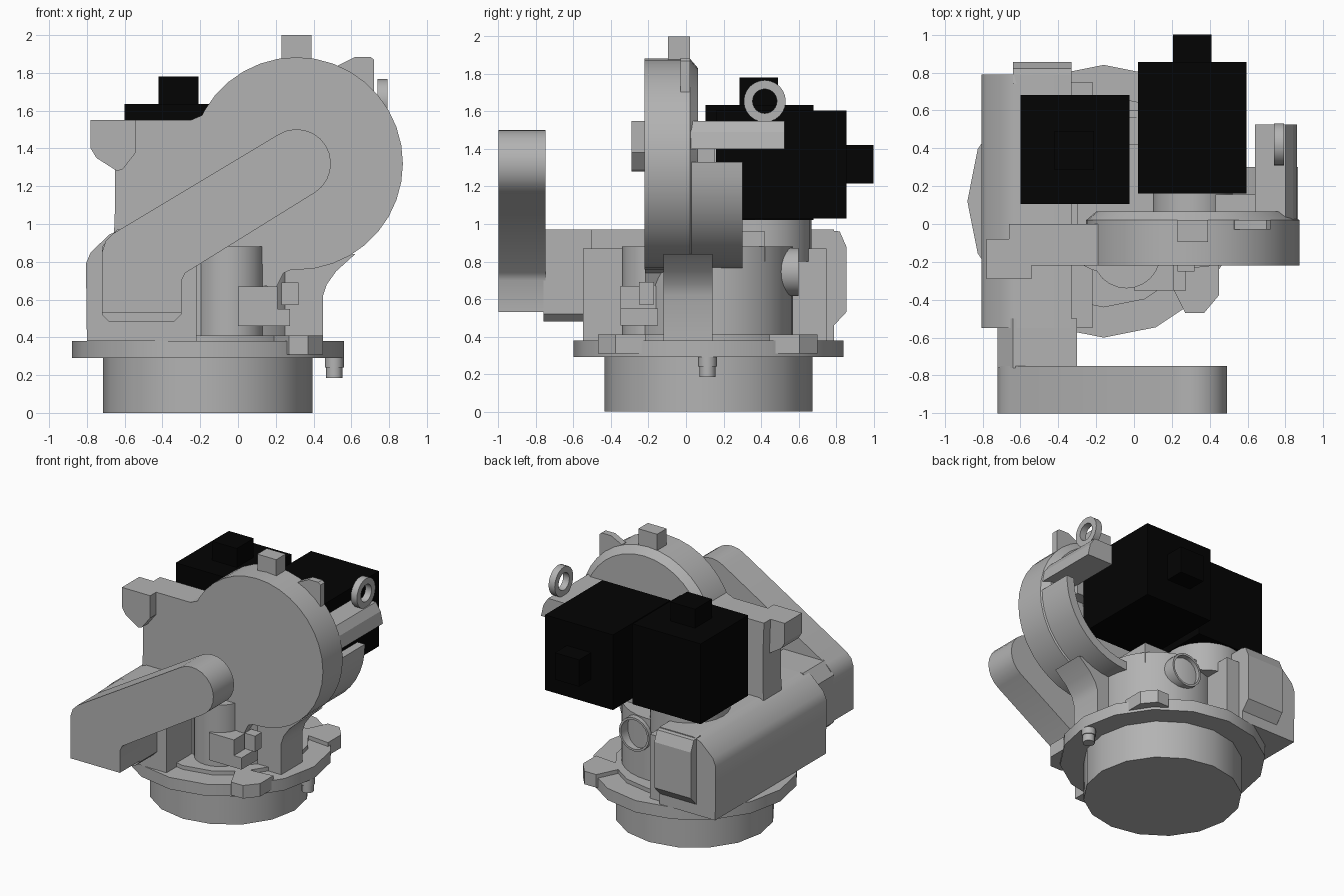
import bpy, bmesh
from math import sin, cos, radians, pi
from mathutils import Vector

if "Cube" in bpy.data.objects:
    bpy.data.objects.remove(bpy.data.objects["Cube"])


def material(name, v):
    m = bpy.data.materials.new(name)
    m.diffuse_color = (v, v, v, 1)
    m.use_nodes = True
    m.node_tree.nodes["Principled BSDF"].inputs["Base Color"].default_value = m.diffuse_color
    return m


black = material("motor_black", 0.001)
grey = material("cast_grey", 0.45)


def finish(name, bm, smooth=False, mat=grey):
    bmesh.ops.recalc_face_normals(bm, faces=bm.faces)
    me = bpy.data.meshes.new(name)
    bm.to_mesh(me)
    bm.free()
    ob = bpy.data.objects.new(name, me)
    bpy.context.collection.objects.link(ob)
    me.materials.append(mat)
    if smooth:
        bpy.ops.object.select_all(action='DESELECT')
        bpy.context.view_layer.objects.active = ob
        ob.select_set(True)
        bpy.ops.object.shade_smooth_by_angle(angle=radians(32))
    return ob


def prism(name, pts, axis, a, b, smooth=False):
    """Extrude a 2D profile along an axis from a to b."""
    place = {'x': lambda p, d: (d, p[0], p[1]),
             'y': lambda p, d: (p[0], d, p[1]),
             'z': lambda p, d: (p[0], p[1], d)}[axis]
    bm = bmesh.new()
    f = bm.faces.new([bm.verts.new(place(p, a)) for p in pts])
    new = bmesh.ops.extrude_face_region(bm, geom=[f])["geom"]
    shift = Vector(place((0, 0), b - a))
    bmesh.ops.translate(bm, vec=shift, verts=[v for v in new if isinstance(v, bmesh.types.BMVert)])
    return finish(name, bm, smooth)


def box(name, x0, x1, y0, y1, z0, z1, mat=grey):
    bm = bmesh.new()
    bmesh.ops.create_cube(bm, size=1)
    for v in bm.verts:
        v.co = ((x0 + x1) / 2 + v.co.x * (x1 - x0), (y0 + y1) / 2 + v.co.y * (y1 - y0),
                (z0 + z1) / 2 + v.co.z * (z1 - z0))
    return finish(name, bm, mat=mat)


def arc(cx, cy, r, a0, a1, n):
    return [(cx + r * cos(radians(a0 + (a1 - a0) * i / n)),
             cy + r * sin(radians(a0 + (a1 - a0) * i / n))) for i in range(n + 1)]


def disc(name, cx, cy, r, axis, a, b, n=32):
    return prism(name, arc(cx, cy, r, 0, 360, n)[:-1], axis, a, b, True)


def lathe(name, profile, center, direction, n=36):
    """Spin a closed (radius, depth) section around a direction."""
    bm = bmesh.new()
    rings = [[bm.verts.new((r * cos(2 * pi * i / n), r * sin(2 * pi * i / n), d))
              for r, d in profile] for i in range(n)]
    k = len(profile)
    for i in range(n):
        for j in range(k):
            p, q = rings[i], rings[(i + 1) % n]
            bm.faces.new((p[j], q[j], q[(j + 1) % k], p[(j + 1) % k]))
    rot = Vector(direction).to_track_quat('Z', 'Y')
    for v in bm.verts:
        v.co = rot @ v.co + Vector(center)
    return finish(name, bm, True)


# Round base, flange and raised ring
CX, CY = -0.16, 0.12
disc("base_drum", CX, CY, 0.555, 'z', 0, 0.29, 16)
disc("base_flange", CX, CY, 0.72, 'z', 0.29, 0.38, 16)
disc("raised_ring", CX, CY, 0.56, 'z', 0.38, 0.41, 16)
for s, tag in ((-1, "front"), (1, "back")):
    boss = [(0.16, 0.36), (0.27, 0.585), (0.37, 0.585), (0.45, 0.49), (0.45, 0.33)]
    prism(tag + "_flange_boss", [(x, 0.115 + s * y) for x, y in boss], 'z', 0.31, 0.41)
disc("stop_pin", 0.51, 0.115, 0.05, 'z', 0.24, 0.29, 12)
disc("stop_pin_tip", 0.51, 0.115, 0.043, 'z', 0.185, 0.24, 12)

# Central column, front cylinder and cable port
disc("column", -0.07, 0.15, 0.42, 'z', 0.40, 0.88, 32)
disc("front_cylinder", -0.04, -0.16, 0.18, 'z', 0.38, 0.88, 24)
lathe("cable_port", [(0.112, -0.1), (0.128, -0.1), (0.128, 0.1), (0.112, 0.1)],
      (0.02, 0.5, 0.745), (0, 1, 0), 20)

# Left housing with sloped shoulder, rear cover and arm connector
prism("side_housing", [(-0.80, 0.38), (-0.33, 0.38), (-0.33, 0.97), (-0.62, 0.97),
                       (-0.68, 0.945), (-0.78, 0.85), (-0.805, 0.79)], 'y', -0.55, 0.79, True)
box("housing_inner_step", -0.34, -0.22, -0.55, 0.75, 0.38, 0.87)
prism("rear_cover", [(0.74, 0.46), (0.79, 0.46), (0.855, 0.53), (0.855, 0.88), (0.82, 0.96),
                     (0.74, 0.97)], 'x', -0.64, -0.33)
prism("arm_connector", [(-0.72, 0.52), (-0.68, 0.48), (-0.34, 0.48), (-0.30, 0.52), (-0.30, 0.97),
                        (-0.64, 0.97), (-0.72, 0.88)], 'y', -0.76, -0.5)

# Slanted front arm
prism("front_arm", [(-0.72, 0.53), (-0.30, 0.53), (-0.30, 0.70), (-0.28, 0.74)]
      + arc(0.31, 1.32, 0.182, -58, 122, 12)
      + [(-0.66, 0.95), (-0.70, 0.91), (-0.72, 0.85)], 'y', -1.0, -0.75, True)

# Large shoulder disc with chamfered rim and its side plate
SX, SZ = 0.31, 1.32
lathe("shoulder_disc", [(0.001, 0.22), (0.563, 0.22), (0.563, -0.02), (0.51, -0.065),
                        (0.001, -0.065)], (SX, 0, SZ), (0, -1, 0))
prism("side_plate", [(-0.66, 0.85), (0.2, 0.66), (0.24, 0.74), (0.31, 0.77), (0.31, 1.7),
                     (-0.13, 1.65), (-0.18, 1.58), (-0.25, 1.55), (-0.66, 1.55), (-0.65, 1.28),
                     (-0.65, 1.12)], 'y', -0.219, 0.0)
prism("plate_hook", [(-0.78, 1.55), (-0.54, 1.55), (-0.54, 1.38), (-0.61, 1.29), (-0.64, 1.28),
                     (-0.75, 1.35), (-0.78, 1.40)], 'y', -0.29, -0.08)
prism("rear_guard", arc(SX, SZ, 0.555, -95, 1, 12) + arc(SX, SZ, 0.49, 1, -95, 12),
      'y', 0.03, 0.30, True)
box("top_tab", 0.23, 0.39, -0.095, 0.02, 1.84, 2.0)
prism("rim_tab", [(0.5, 1.70), (0.72, 1.68), (0.72, 1.87), (0.70, 1.885), (0.62, 1.885),
                  (0.53, 1.84)], 'y', -0.03, 0.02)

# Support leg under the disc
prism("support_leg", [(0.20, 0.38), (0.45, 0.38), (0.45, 0.62), (0.47, 0.68), (0.52, 0.75),
                      (0.62, 0.84), (0.25, 0.84)], 'y', -0.12, 0.14, True)

# Front stop blocks
box("stop_block", 0.0, 0.21, -0.35, -0.15, 0.46, 0.67)
box("stop_step", 0.18, 0.275, -0.35, -0.15, 0.46, 0.55)
box("stop_lug", 0.23, 0.32, -0.25, -0.17, 0.57, 0.69)

# Lifting bracket and eye
prism("lift_bracket", [(0.64, 1.40), (0.86, 1.40), (0.84, 1.49), (0.80, 1.55), (0.64, 1.55)],
      'y', 0.0, 0.525)
box("bracket_root", 0.43, 0.645, 0.0, 0.155, 1.33, 1.54)
lathe("lifting_eye", [(0.065, -0.026), (0.112, -0.026), (0.112, 0.026), (0.065, 0.026)],
      (0.765, 0.42, 1.655), (1, 0, 0), 24)

# Motor mounts and the two black motors with connectors
disc("upright_motor_mount", -0.31, 0.39, 0.28, 'z', 0.80, 1.03, 24)
disc("shoulder_motor_mount", SX, SZ, 0.21, 'y', 0.03, 0.17, 24)
box("rear_mount_block", -0.30, 0.25, 0.0, 0.42, 0.80, 0.96)
box("upright_motor", -0.60, -0.025, 0.105, 0.68, 1.02, 1.635, black)
box("upright_motor_plug", -0.42, -0.21, 0.285, 0.49, 1.63, 1.78, black)
box("shoulder_motor", 0.02, 0.595, 0.16, 0.855, 1.03, 1.605, black)
box("shoulder_motor_plug", 0.205, 0.41, 0.85, 1.0, 1.215, 1.42, black)
